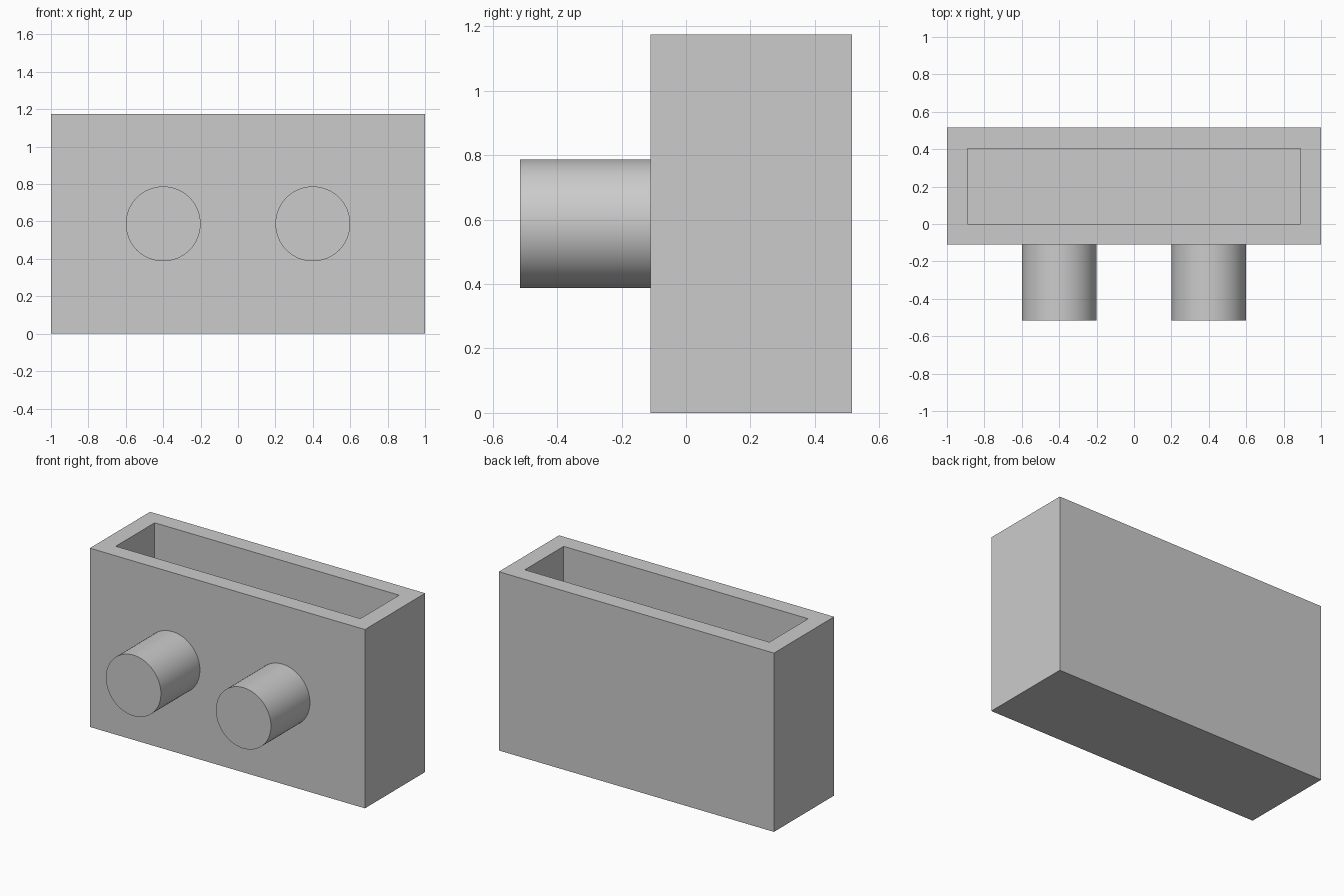
import bpy
import bmesh
import math
from mathutils import Matrix

if "Cube" in bpy.data.objects:
    bpy.data.objects.remove(bpy.data.objects["Cube"], do_unlink=True)

# Plain grey material
grey = bpy.data.materials.new("light_grey")
grey.use_nodes = True
colour = (0.6, 0.6, 0.6, 1)
grey.diffuse_color = colour
grey.node_tree.nodes["Principled BSDF"].inputs["Base Color"].default_value = colour

FRONT, BACK, HEIGHT = -0.11, 0.515, 1.175
WALL = 0.157


def add_object(name, bm):
    mesh = bpy.data.meshes.new(name)
    bm.to_mesh(mesh)
    bm.free()
    mesh.materials.append(grey)
    obj = bpy.data.objects.new(name, mesh)
    bpy.context.collection.objects.link(obj)
    return obj


# Open-topped box: inset the top face and push it down to the floor
bm = bmesh.new()
size = Matrix.Diagonal((2, BACK - FRONT, HEIGHT, 1))
place = Matrix.Translation((0, (FRONT + BACK) / 2, HEIGHT / 2))
bmesh.ops.create_cube(bm, size=1, matrix=place @ size)
top = max(bm.faces, key=lambda f: f.calc_center_median().z)
bmesh.ops.inset_region(bm, faces=[top], thickness=WALL)
floor = bmesh.ops.extrude_discrete_faces(bm, faces=[top])["faces"][0]
for v in floor.verts:
    v.co.z = WALL
add_object("hollow_box", bm)

# Round pegs on the front wall
for side, x in (("right", -0.4), ("left", 0.4)):
    bm = bmesh.new()
    start, end = -0.515, FRONT
    place = Matrix.Translation((x, (start + end) / 2, HEIGHT / 2))
    bmesh.ops.create_cone(bm, cap_ends=True, segments=64, radius1=0.2, radius2=0.2,
                          depth=end - start,
                          matrix=place @ Matrix.Rotation(math.pi / 2, 4, "X"))
    peg = add_object(side + "_peg", bm)
    bpy.ops.object.select_all(action="DESELECT")
    peg.select_set(True)
    bpy.context.view_layer.objects.active = peg
    bpy.ops.object.shade_smooth_by_angle(angle=math.radians(30))
